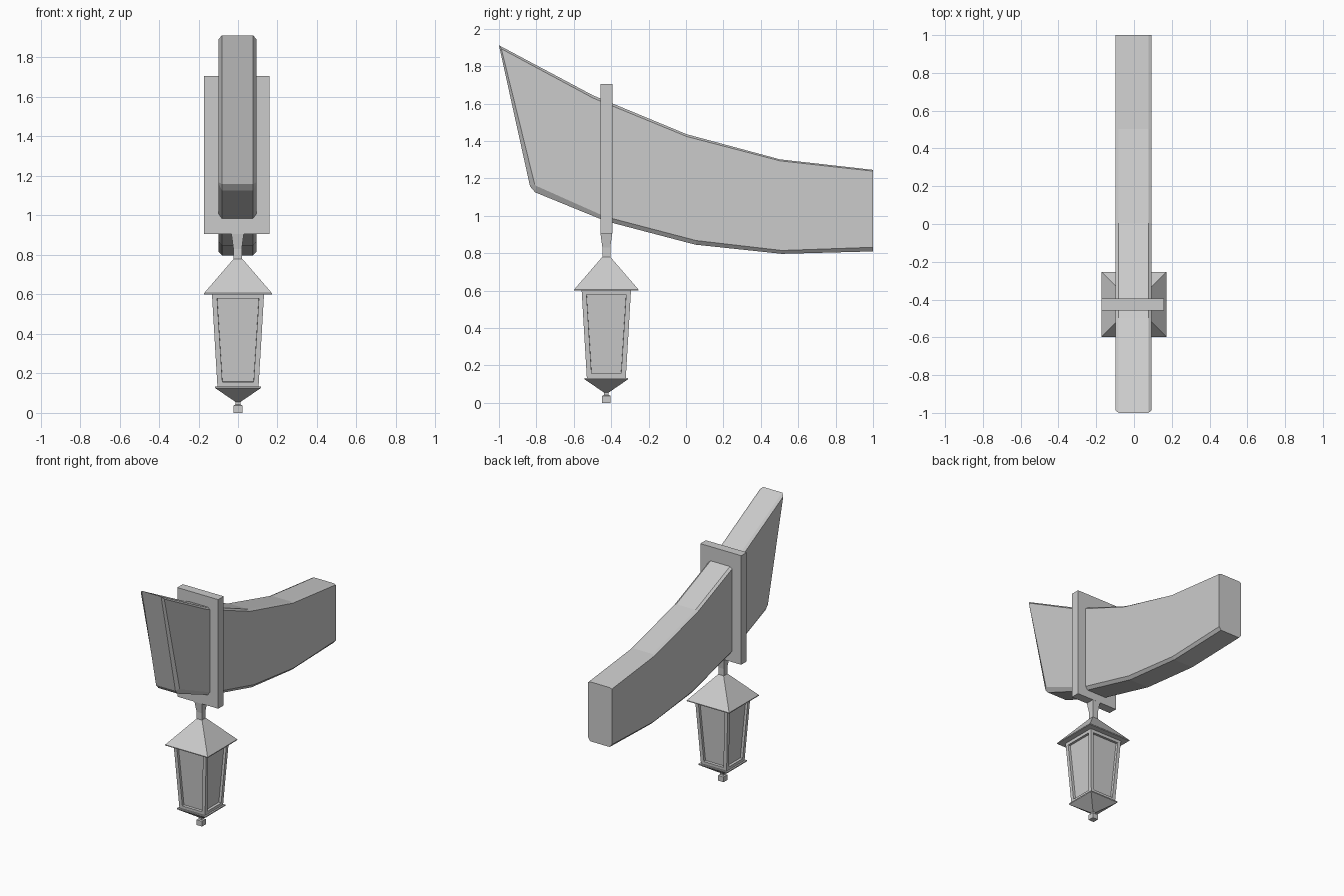
import bpy, bmesh

if "Cube" in bpy.data.objects:
    bpy.data.objects.remove(bpy.data.objects["Cube"], do_unlink=True)

grey = bpy.data.materials.new("plain grey")
grey.use_nodes = True
grey.diffuse_color = (0.6, 0.6, 0.6, 1)
grey.node_tree.nodes["Principled BSDF"].inputs["Base Color"].default_value = (0.6, 0.6, 0.6, 1)

LAMP_Y = -0.426


def finish(name, bm, location=(0, 0, 0)):
    bmesh.ops.recalc_face_normals(bm, faces=bm.faces)
    mesh = bpy.data.meshes.new(name)
    bm.to_mesh(mesh)
    bm.free()
    mesh.materials.append(grey)
    obj = bpy.data.objects.new(name, mesh)
    obj.location = location
    bpy.context.collection.objects.link(obj)
    return obj


def loft(rings):
    """Skin a closed solid through a list of equal-length point rings."""
    bm = bmesh.new()
    loops = [[bm.verts.new(p) for p in ring] for ring in rings]
    for a, b in zip(loops, loops[1:]):
        for i in range(len(a)):
            j = (i + 1) % len(a)
            bm.faces.new((a[i], a[j], b[j], b[i]))
    bm.faces.new(loops[0])
    bm.faces.new(loops[-1])
    return bm


def square_stack(levels):
    """Square rings given as (half width, height), bottom to top."""
    return loft([[(-h, -h, z), (h, -h, z), (h, h, z), (-h, h, z)] for h, z in levels])


# Curved beam: a middle outline and a slightly smaller side outline make the chamfer
middle = [(-1, 1.912), (-0.497, 1.644), (0.005, 1.436), (0.503, 1.302), (1, 1.246),
          (1, 0.81), (0.513, 0.797), (0.05, 0.846), (-0.43, 0.972),
          (-0.807, 1.126), (-0.834, 1.158)]
side = [(-0.987, 1.893), (-0.497, 1.630), (0.005, 1.424), (0.503, 1.294), (1, 1.239),
        (1, 0.832), (0.513, 0.815), (0.055, 0.868), (-0.43, 0.995),
        (-0.80, 1.160), (-0.809, 1.168)]
sections = [(-0.098, side), (-0.081, middle), (0.076, middle), (0.093, side)]
finish("curved_beam", loft([[(x, y, z) for y, z in outline] for x, outline in sections]))

# Flat plate around the beam
bm = bmesh.new()
bmesh.ops.create_cube(bm, size=1)
bmesh.ops.scale(bm, vec=(0.332, 0.064, 0.8), verts=bm.verts)
finish("hanger_plate", bm, (-0.006, LAMP_Y, 1.305))

# Lantern, stacked from the bottom up
lamp = (0, LAMP_Y, 0)
finish("finial", square_stack([(0.022, 0), (0.022, 0.038), (0.012, 0.043), (0.012, 0.06)]), lamp)
finish("lantern_base", square_stack([(0.012, 0.055), (0.116, 0.126), (0.116, 0.134)]), lamp)
finish("lantern_roof", square_stack([(0.172, 0.6), (0.172, 0.606), (0.022, 0.78)]), lamp)
finish("hanger_neck", square_stack([(0.021, 0.77), (0.021, 0.83), (0.032, 0.91)]), (-0.002, LAMP_Y, 0))

# Tapered body with a recessed pane on each side
bm = square_stack([(0.104, 0.13), (0.132, 0.603)])
bmesh.ops.recalc_face_normals(bm, faces=bm.faces)
walls = [f for f in bm.faces if abs(f.normal.z) < 0.5]
bmesh.ops.inset_individual(bm, faces=walls, thickness=0.036)
bmesh.ops.inset_individual(bm, faces=walls, thickness=0.001, depth=-0.018)
finish("lantern_body", bm, lamp)
